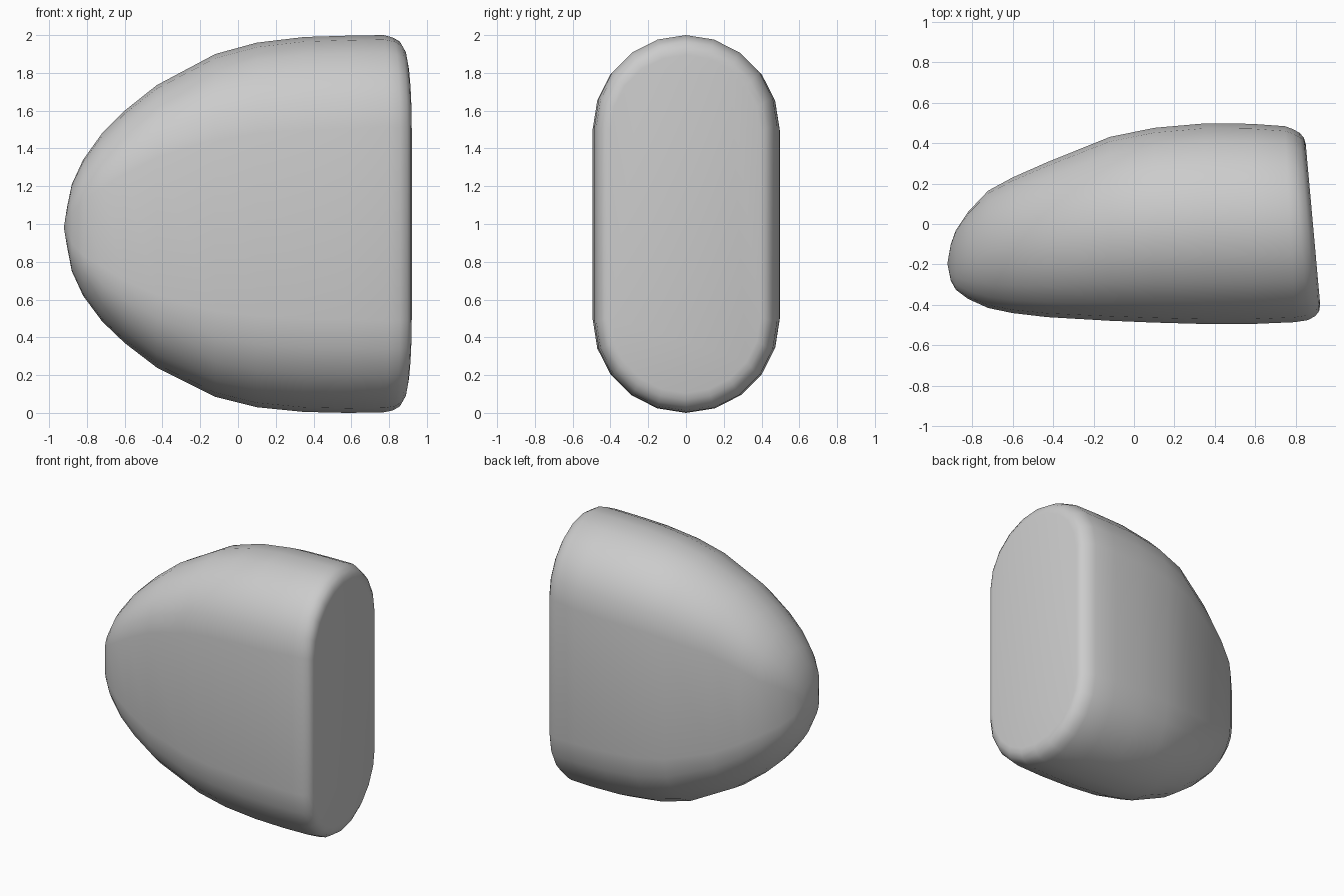
import bpy, bmesh, math

if "Cube" in bpy.data.objects:
    bpy.data.objects.remove(bpy.data.objects["Cube"])

# Stations along the body: x, front y, back y, bottom z, top z, end-face slant
STATIONS = [
    (-0.905, -0.28, -0.10, 0.88, 1.09, 0),
    (-0.88, -0.325, -0.03, 0.75, 1.21, 0),
    (-0.82, -0.37, 0.06, 0.62, 1.34, 0),
    (-0.72, -0.415, 0.165, 0.485, 1.48, 0),
    (-0.60, -0.44, 0.23, 0.37, 1.60, 0),
    (-0.43, -0.46, 0.305, 0.24, 1.735, 0),
    (-0.12, -0.478, 0.43, 0.085, 1.90, 0),
    (0.10, -0.487, 0.475, 0.03, 1.96, 0),
    (0.35, -0.494, 0.497, 0.005, 1.99, 0),
    (0.58, -0.494, 0.495, 0.0, 1.997, 0),
    (0.77, -0.485, 0.483, 0.003, 2.0, -0.05),
    (0.82, -0.475, 0.47, 0.013, 1.987, -0.08),
    (0.857, -0.455, 0.45, 0.035, 1.965, -0.085),
    (0.877, -0.43, 0.425, 0.07, 1.93, -0.088),
    (0.884, -0.40, 0.395, 0.105, 1.895, -0.09),
]
ARC = 10      # segments in each rounded end


def stadium(bm, x, y0, y1, z0, z1, slant):
    """One capsule-shaped ring of vertices."""
    r, cy = (y1 - y0) / 2, (y0 + y1) / 2
    ring = []
    for base, cz in ((0, z1 - r), (math.pi, z0 + r)):
        for i in range(ARC + 1):
            a = base + math.pi * i / ARC
            y, z = cy + r * math.cos(a), cz + r * math.sin(a)
            ring.append(bm.verts.new((x + slant * y, y, z)))
    return ring


# Body: loft the rings, with a pointed nose and a slanted flat end
bm = bmesh.new()
rings = [stadium(bm, *s) for s in STATIONS]
n = len(rings[0])
for a, b in zip(rings, rings[1:]):
    for i in range(n):
        j = (i + 1) % n
        bm.faces.new((a[i], a[j], b[j], b[i]))
nose = bm.verts.new((-0.922, -0.195, 0.98))
for i in range(n):
    bm.faces.new((nose, rings[0][(i + 1) % n], rings[0][i]))
bm.faces.new(rings[-1])
bmesh.ops.recalc_face_normals(bm, faces=bm.faces)

mesh = bpy.data.meshes.new("rounded_body")
bm.to_mesh(mesh)
bm.free()
body = bpy.data.objects.new("rounded_body", mesh)
bpy.context.collection.objects.link(body)
bpy.context.view_layer.objects.active = body
body.select_set(True)
bpy.ops.object.shade_smooth_by_angle(angle=math.radians(50))
